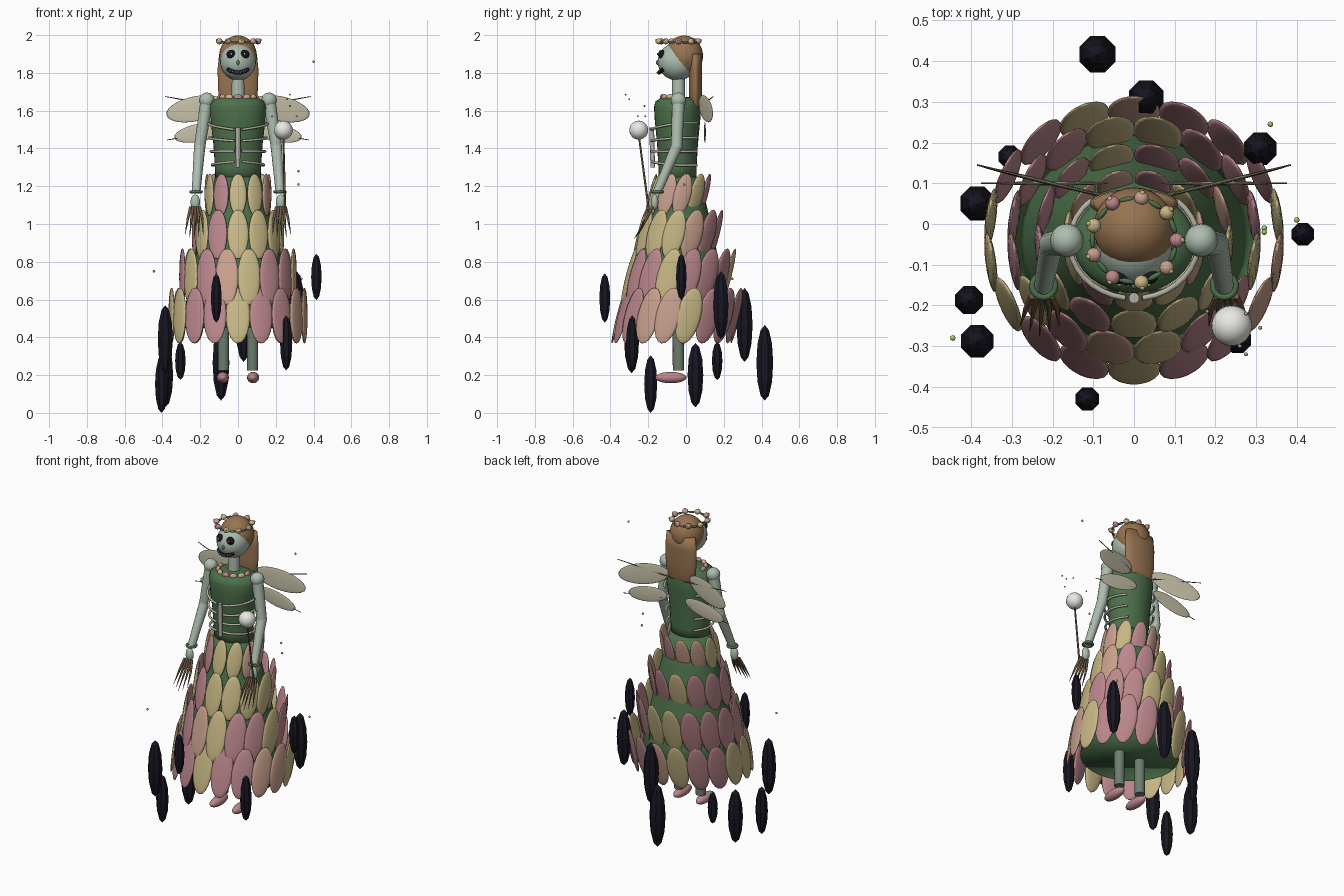
import bpy, bmesh, math, random
from mathutils import Vector, Matrix

if "Cube" in bpy.data.objects:
    bpy.data.objects.remove(bpy.data.objects["Cube"])
random.seed(4)
CY = -0.04  # body axis in y


def mat(name, r, g, b):
    m = bpy.data.materials.new(name)
    m.diffuse_color = (*[(c / 255) ** 2.2 for c in (r, g, b)], 1)
    m.use_nodes = True
    m.node_tree.nodes["Principled BSDF"].inputs["Base Color"].default_value = m.diffuse_color
    return m


SKIN, GREEN = mat("pale_skin", 172, 188, 174), mat("green_cloth", 78, 112, 76)
HAIR, DARK = mat("hair", 150, 115, 82), mat("dark", 30, 28, 38)
PINK, CREAM, PEACH = mat("pink", 186, 134, 140), mat("cream", 198, 182, 132), mat("peach", 200, 160, 140)
WING, TWIG, WHITE = mat("wing", 198, 192, 168), mat("twig", 110, 88, 68), mat("white", 232, 232, 228)
BONE, LEG, GLOW = mat("bone", 180, 180, 165), mat("leg", 108, 124, 110), mat("glow", 165, 205, 110)


def add(name, bm, m, smooth=True):
    me = bpy.data.meshes.new(name)
    for f in bm.faces:
        f.smooth = smooth
    bm.to_mesh(me)
    bm.free()
    me.materials.append(m)
    ob = bpy.data.objects.new(name, me)
    bpy.context.collection.objects.link(ob)
    return ob


def blob(name, loc, size, m, rot=Matrix(), seg=20, rings=12, smooth=True):
    bm = bmesh.new()
    bmesh.ops.create_uvsphere(bm, u_segments=seg, v_segments=rings, radius=1)
    bm.transform(Matrix.Translation(loc) @ rot @ Matrix.Diagonal((*size, 1)))
    return add(name, bm, m, smooth)


def ball(name, loc, r, m, seg=16):
    return blob(name, loc, (r, r, r), m, seg=seg, rings=max(4, seg // 2))


def rod(name, a, b, r1, r2, m, seg=14):
    a, b = Vector(a), Vector(b)
    bm = bmesh.new()
    bmesh.ops.create_cone(bm, cap_ends=True, segments=seg, radius1=r1, radius2=r2, depth=(b - a).length)
    bm.transform(Matrix.Translation((a + b) / 2) @ (b - a).to_track_quat('Z', 'Y').to_matrix().to_4x4())
    ob = add(name, bm, m)
    for f in ob.data.polygons:
        f.use_smooth = len(f.vertices) == 4
    return ob


def lathe(name, profile, sx, sy, cy, m, n=32):
    bm = bmesh.new()
    rows = [[bm.verts.new((sx * r * math.cos(k * math.tau / n), cy + sy * r * math.sin(k * math.tau / n), z))
             for k in range(n)] for r, z in profile]
    for lo, hi in zip(rows, rows[1:]):
        for k in range(n):
            bm.faces.new((lo[k], lo[(k + 1) % n], hi[(k + 1) % n], hi[k]))
    bm.faces.new(rows[0][::-1])
    bm.faces.new(rows[-1])
    return add(name, bm, m)


def tube(name, pts, r, m, cyclic=False):
    cu = bpy.data.curves.new(name, 'CURVE')
    cu.dimensions, cu.bevel_depth, cu.bevel_resolution, cu.use_fill_caps = '3D', r, 2, True
    sp = cu.splines.new('POLY')
    sp.points.add(len(pts) - 1)
    for p, q in zip(sp.points, pts):
        p.co = (*q, 1)
    sp.use_cyclic_u = cyclic
    ob = bpy.data.objects.new(name, cu)
    me = bpy.data.meshes.new_from_object(ob)
    bpy.data.objects.remove(ob)
    me.materials.append(m)
    ob = bpy.data.objects.new(name, me)
    bpy.context.collection.objects.link(ob)


# torso, underskirt, neck
lathe("torso", [(.12, 1.23), (.122, 1.3), (.13, 1.42), (.145, 1.55), (.15, 1.62), (.14, 1.65), (.1, 1.67), (.03, 1.675)],
      1, .83, -.045, GREEN)
lathe("underskirt", [(.295, .45), (.27, .6), (.22, .85), (.165, 1.08), (.12, 1.25)], 1, .93, CY, GREEN)
rod("neck", (0, CY, 1.65), (0, CY, 1.79), .036, .033, SKIN)

# skirt petals: every row leans the same way in world space
for z, rx, ry, n, hw, hh in [(.515, .357, .315, 18, .066, .152), (.72, .30, .268, 16, .063, .155),
                             (.945, .232, .205, 13, .058, .135), (1.155, .165, .145, 11, .047, .115)]:
    for k in range(n):
        a = (k + .5 * (n % 4 == 0)) * math.tau / n
        rot = Matrix.Rotation(-.25, 4, 'X') @ Matrix.Rotation(a, 4, 'Z')
        blob("skirt_petal", (rx * math.sin(a), CY - ry * math.cos(a), z), (hw, .012, hh),
             random.choice((PINK, CREAM, PINK, PEACH, CREAM)), rot, 14, 10)

# head, face, hair
blob("head", (0, -.045, 1.86), (.095, .105, .1), SKIN, seg=28, rings=18)
blob("hair_cap", (0, -.01, 1.89), (.1, .1, .108), HAIR, seg=28, rings=18)
lathe("long_hair", [(.07, 1.6), (.098, 1.63), (.106, 1.72), (.108, 1.82), (.1, 1.9)], 1, .33, .05, HAIR)
for s in (-1, 1):
    blob("eye_socket", (s * .036, -.128, 1.898), (.024, .02, .024), DARK)
    ball("pupil", (s * .036, -.148, 1.9), .006, GLOW, 8)
blob("nose", (0, -.15, 1.855), (.008, .01, .013), LEG, seg=10, rings=8)
smile = [(x, -.045 - .103 * math.sqrt(max(0, 1 - (x / .095) ** 2 - .25)) - .008, 1.802 + 6 * x * x)
         for x in [-.054 + .0135 * i for i in range(9)]]
tube("mouth", smile, .011, DARK)
for x, y, z in smile[1:-1]:
    blob("tooth", (x, y - .009, z), (.004, .004, .006), BONE, seg=8, rings=6)

# flower crown
for k in range(9):
    a = k * math.tau / 9
    c, s = math.cos(a), math.sin(a)
    blob("crown_flower", (.105 * c, CY + .105 * s, 1.967), (.018, .018, .016), (PINK, CREAM, PEACH)[k % 3], seg=12, rings=8)
    ball("crown_flower_centre", (.118 * c, CY + .118 * s, 1.974), .007, CREAM, 8)
    a += math.tau / 18
    blob("crown_leaf", (.102 * math.cos(a), CY + .102 * math.sin(a), 1.962), (.007, .02, .007), GREEN,
         Matrix.Rotation(a, 4, 'Z'), 10, 6)

# collar flowers
for k in range(7):
    a = math.radians(180 + 30 * k)
    blob("collar_flower", (.095 * math.cos(a), CY + .085 * math.sin(a), 1.668), (.024, .014, .02),
         (PINK, PEACH, CREAM)[k % 3], Matrix.Rotation(a + math.pi / 2, 4, 'Z'), 12, 8)

# sternum and ribs
rod("sternum", (0, -.176, 1.3), (0, -.182, 1.51), .012, .013, BONE)
for i, z in enumerate((1.5, 1.44, 1.385, 1.33)):
    for s in (-1, 1):
        arc = []
        for j in range(13):
            t = j / 12
            a = math.radians(8 + 130 * t)
            r = .158 - .007 * i
            arc.append((s * r * math.sin(a), -.045 - .138 * math.cos(a), z + (.035 - .018 * i) * min(1, 1.5 * t)))
        tube("rib", arc, .007, BONE)

for s in (-1, 1):
    # arms and twig hands
    sh, el, wr = Vector((s * .165, CY, 1.655)), Vector((s * .203, -.05, 1.41)), Vector((s * .222, -.152, 1.17))
    ball("shoulder", sh, .041, SKIN, 20)
    rod("upper_arm", sh, el, .034, .03, SKIN)
    ball("elbow", el, .031, SKIN)
    rod("forearm", el, wr, .03, .023, SKIN)
    tube("bracelet", [wr + Vector((.028 * math.cos(k * math.pi / 8), .028 * math.sin(k * math.pi / 8), 0))
                      for k in range(16)], .008, GREEN, True)
    blob("hand", wr + Vector((s * .004, -.014, -.055)), (.025, .02, .042), SKIN)
    for k in range(5):
        d = k - 2
        base = Vector((s * .227 + d * .012, -.178, 1.09))
        mid = base + Vector((d * .007, -.03, -.06))
        tip = Vector((s * .232 + d * .024, -.275 + .012 * abs(d), .92 + .012 * abs(d)))
        rod("finger", base, mid, .008, .007, TWIG, 8)
        rod("finger_tip", mid, tip, .007, .001, TWIG, 8)
    # legs and slippers
    rod("leg", (s * .077, CY, .225), (s * .077, CY, .6), .03, .032, LEG)
    blob("foot", (s * .08, -.08, .187), (.032, .083, .03), PINK)
    # wings with veins
    yaw = Matrix.Rotation(s * .24, 4, 'Z')
    blob("upper_wing", (s * .225, .105, 1.61), (.162, .005, .066), WING,
         yaw @ Matrix.Rotation(s * .2, 4, 'Y'), 24, 12)
    blob("lower_wing", (s * .2, .1, 1.485), (.14, .005, .048), WING, Matrix.Rotation(s * .2, 4, 'Y'), 24, 12)
    rod("upper_wing_vein", (s * .08, .07, 1.62), (s * .385, .145, 1.675), .005, .002, TWIG, 8)
    rod("lower_wing_vein", (s * .1, .1, 1.49), (s * .375, .1, 1.445), .004, .002, TWIG, 8)

# wand with orb and sparks
rod("wand_stick", (.25, -.195, 1.06), (.24, -.25, 1.47), .006, .005, TWIG, 8)
ball("wand_orb", (.24, -.25, 1.497), .05, WHITE, 24)
for p in [(.18, -.215, 1.57), (.275, -.32, 1.685), (.31, -.255, 1.57), (.26, -.3, 1.66), (.275, -.22, 1.625)]:
    ball("spark", p, .005, PEACH, 8)

# drifting glow motes
for p in [(.4, .01, 1.86), (.32, -.02, 1.28), (.32, -.01, 1.21), (-.445, -.28, .75), (.335, .245, .71)]:
    ball("glow_mote", p, .007, GLOW, 8)

# dark faceted shards around the skirt: x, y, z, radius, half height
for x, y, z, r, h in [(-.09, .417, .265, .048, .2), (.03, .31, .465, .046, .195), (.31, .185, .57, .043, .18),
                      (.415, -.025, .72, .03, .122), (-.385, .05, .2, .045, .17), (-.405, -.187, .152, .037, .152),
                      (-.385, -.288, .39, .043, .18), (-.115, -.43, .608, .031, .13), (.255, -.285, .37, .035, .145),
                      (-.305, .165, .275, .03, .1)]:
    blob("dark_shard", (x, y, z), (r, r, h), DARK, Matrix.Rotation(math.pi / 8, 4, 'Z'), 8, 6, False)
